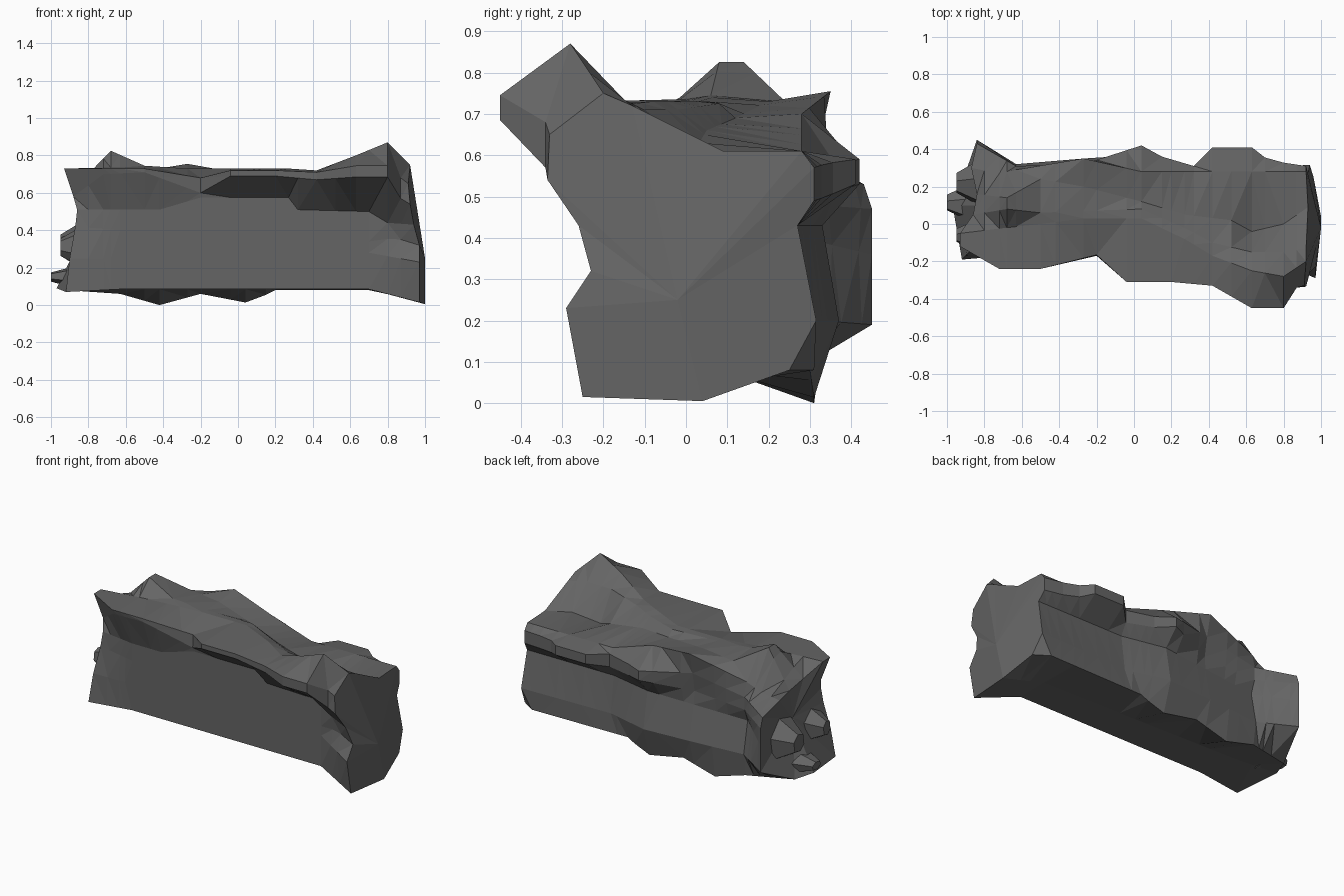
import bpy, bmesh
from mathutils import Vector

stone = bpy.data.materials.new("dark_stone")
stone.diffuse_color = (0.13, 0.13, 0.13, 1)

# Paths running along the length; each is a strata line on the rock
front_foot = [(-.92, -.19, .07), (-.63, -.165, .085), (.7, -.165, .085), (.97, -.25, .015)]
front_mid = [(-.9, -.17, .25), (-.63, -.165, .25), (.7, -.165, .28), (.97, -.29, .23)]
wall_upper = [(-.87, -.14, .42), (-.63, -.165, .4), (.7, -.165, .34), (.84, -.2, .36), (.97, -.23, .32)]
wall_top = [(-.86, -.13, .51), (-.63, -.165, .51), (-.42, -.165, .51), (-.2, -.165, .575),
            (.27, -.165, .575), (.32, -.165, .51), (.7, -.165, .5), (.8, -.2, .44), (.94, -.26, .43)]
ledge_under = [(-.88, -.1, .58), (-.72, -.23, .7), (-.5, -.24, .71), (-.2, -.17, .6), (-.04, -.31, .69),
               (.2, -.31, .69), (.42, -.33, .67), (.63, -.45, .685), (.8, -.45, .685), (.87, -.34, .57), (.92, -.335, .54)]
ledge_lip = [(-.93, -.12, .73), (-.72, -.24, .73), (-.5, -.24, .73), (-.2, -.165, .68), (-.04, -.31, .72),
             (.2, -.31, .72), (.42, -.33, .71), (.63, -.45, .745), (.8, -.45, .745), (.87, -.34, .68), (.91, -.33, .65)]
crest = [(-.93, -.05, .73), (-.68, -.02, .735), (-.5, 0, .735), (-.27, .03, .73), (.04, .03, .73),
         (.27, -.08, .73), (.42, -.17, .72), (.63, -.25, .8), (.8, -.28, .87), (.92, -.2, .75)]
brow = [(-.86, .05, .64), (-.68, .08, .825), (-.5, .06, .745), (-.27, .07, .73), (.04, .08, .725), (.27, -.02, .71),
        (.42, -.1, .71), (.63, -.15, .735), (.8, -.15, .735), (.92, -.13, .72)]
top_mid = [(-.84, .16, .6), (-.68, .14, .825), (-.5, .24, .73), (-.27, .2, .73), (.04, .12, .69), (.27, .05, .66),
           (.52, .02, .61), (.63, -.04, .56), (.8, 0, .6), (.93, .09, .61)]
top_back = [(-.87, .3, .6), (-.72, .27, .6), (-.63, .29, .65), (-.27, .35, .755), (.04, .28, .7),
            (.32, .28, .61), (.92, .28, .61)]
back_shelf = [(-.84, .43, .53), (-.63, .31, .56), (-.27, .32, .62), (.04, .42, .59), (.15, .36, .58), (.32, .31, .58),
              (.42, .41, .59), (.63, .41, .59), (.72, .34, .58), (.92, .31, .57)]
shelf_under = [(-.84, .45, .47), (-.63, .31, .48), (-.27, .3, .5), (.04, .42, .53), (.15, .36, .51), (.32, .31, .5),
               (.42, .41, .53), (.63, .41, .53), (.72, .34, .5), (.92, .31, .49)]
back_recess = [(-.84, .45, .36), (-.63, .28, .4), (.04, .33, .43), (.32, .27, .43), (.93, .27, .43)]
back_low = [(-.84, .45, .19), (-.63, .32, .2), (-.27, .35, .2), (.04, .37, .2), (.32, .3, .2), (.94, .315, .2)]
back_foot = [(-.92, .22, .08), (-.63, .3, .06), (-.42, .31, 0), (-.2, .31, .06), (.06, .31, .01), (.2, .3, .08),
             (.87, .31, .08), (.96, .25, .08)]
base_mid = [(-.97, .1, .09), (-.72, .08, .085), (.7, .04, .085), (1, .04, .005)]
rails = [front_foot, front_mid, wall_upper, wall_top, ledge_under, ledge_lip, crest, brow, top_mid, top_back,
         back_shelf, shelf_under, back_recess, back_low, back_foot, base_mid]

stations = [-.8, -.72, -.68, -.63, -.5, -.42, -.27, -.2, -.04, .04, .15, .2, .27, .32, .42, .52, .63, .7, .8, .87]


def at(rail, x):
    """Point on a rail at length position x."""
    for a, b in zip(rail, rail[1:]):
        if a[0] <= x <= b[0]:
            return Vector(a).lerp(Vector(b), (x - a[0]) / (b[0] - a[0]))
    return Vector(rail[0] if x < rail[0][0] else rail[-1])


def finish(bm, name):
    bmesh.ops.recalc_face_normals(bm, faces=bm.faces)
    me = bpy.data.meshes.new(name)
    bm.to_mesh(me)
    bm.free()
    me.materials.append(stone)
    bpy.context.collection.objects.link(bpy.data.objects.new(name, me))


# Main rock body: skin the strata lines, then close both ends
bm = bmesh.new()
grid = [[bm.verts.new(p) for p in [Vector(r[0])] + [at(r, x) for x in stations] + [Vector(r[-1])]] for r in rails]
for a, b in zip(grid, grid[1:] + grid[:1]):
    for i in range(len(a) - 1):
        bm.faces.new((a[i], a[i + 1], b[i + 1], b[i]))
for col, tip in ((0, (-.82, .1, .4)), (-1, (1, -.02, .25))):
    hub = bm.verts.new(tip)
    ring = [g[col] for g in grid]
    for a, b in zip(ring, ring[1:] + ring[:1]):
        bm.faces.new((a, b, hub))
bmesh.ops.triangulate(bm, faces=bm.faces)
finish(bm, "rock_body")


# Angular lumps jutting from the left end: wide root outline tapering to a small tip
def lump(name, x0, x1, y, z, ry, rz):
    bm = bmesh.new()
    for x, k in ((x0, 1), (x1, .35)):
        for dy, dz in ((-1, -.4), (-.3, -1), (.8, -.8), (1, .3), (.2, 1), (-.8, .7)):
            bm.verts.new((x, y + dy * ry * k, z + dz * rz * k))
    bmesh.ops.convex_hull(bm, input=bm.verts)
    finish(bm, name)


lump("left_lump_low", -.83, -1, .115, .15, .12, .07)
lump("left_lump_front", -.8, -.95, -.06, .31, .1, .13)
lump("left_lump_back", -.78, -.95, .22, .32, .15, .16)
